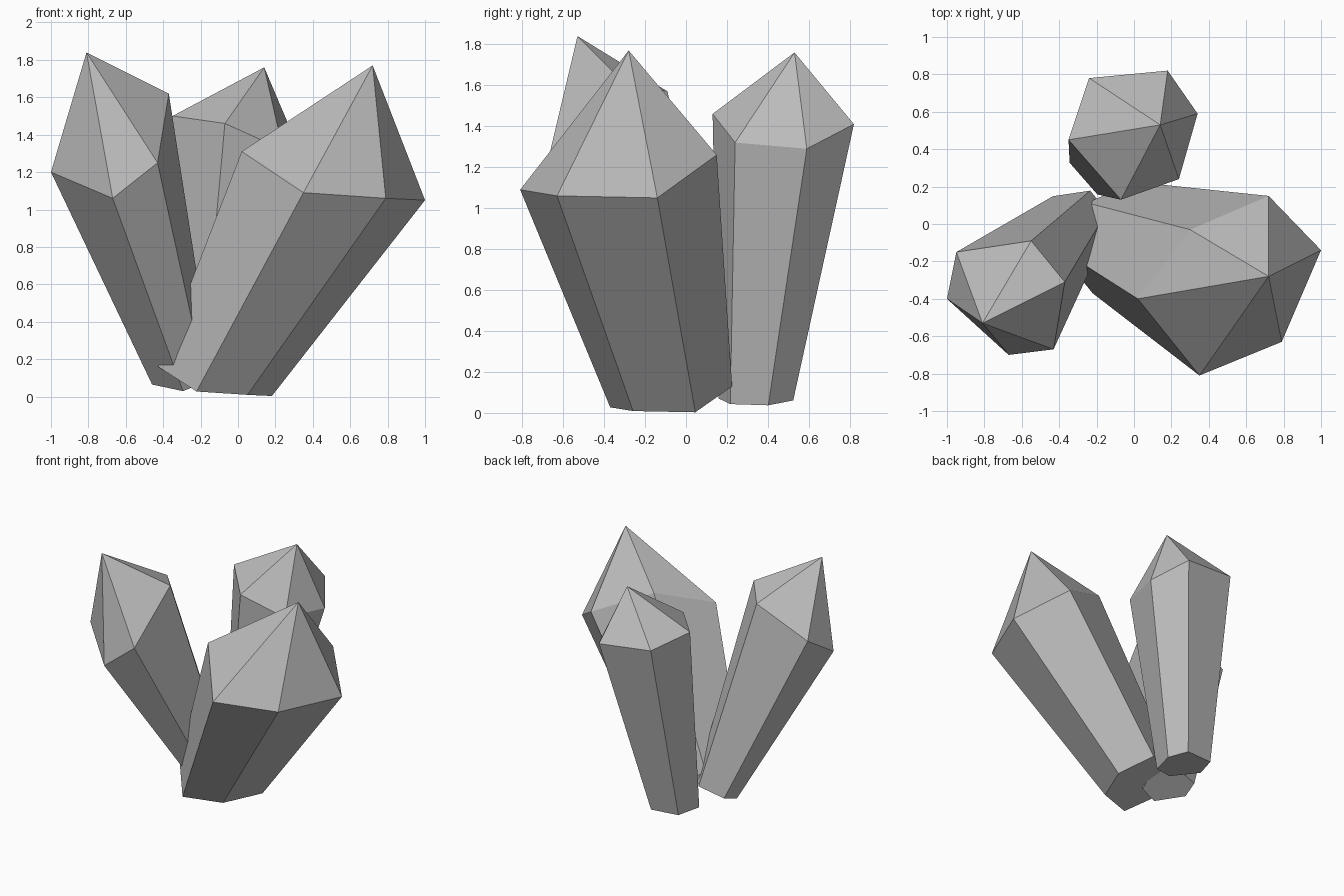
import bpy
import bmesh
from mathutils import Vector

default_cube = bpy.data.objects.get("Cube")
if default_cube:
    bpy.data.objects.remove(default_cube, do_unlink=True)

# One plain grey stone colour
stone = bpy.data.materials.new("grey stone")
stone.use_nodes = True
stone.diffuse_color = (0.5, 0.5, 0.5, 1)
stone.node_tree.nodes["Principled BSDF"].inputs["Base Color"].default_value = stone.diffuse_color


def make_crystal(name, tip, shoulder, foot, taper, tilt):
    """Pointed prism: the shoulder ring is shrunk to make the foot ring."""
    ring = [Vector(p) for p in shoulder]
    count = len(ring)
    middle = sum(ring, Vector()) / count
    shrink = Vector((taper, taper, tilt))

    bm = bmesh.new()
    peak = bm.verts.new(tip)
    upper = [bm.verts.new(p) for p in ring]
    lower = [bm.verts.new(Vector(foot) + (p - middle) * shrink) for p in ring]

    # Point facets and long sides
    for i in range(count):
        j = (i + 1) % count
        bm.faces.new((upper[i], upper[j], peak))
        bm.faces.new((lower[i], lower[j], upper[j], upper[i]))
    # Closed foot
    bm.faces.new(list(reversed(lower)))
    bmesh.ops.recalc_face_normals(bm, faces=bm.faces[:])

    mesh = bpy.data.meshes.new(name)
    bm.to_mesh(mesh)
    bm.free()
    mesh.materials.append(stone)
    crystal = bpy.data.objects.new(name, mesh)
    bpy.context.scene.collection.objects.link(crystal)
    return crystal


# Large crystal leaning to the left front
make_crystal(
    "large_crystal", tip=(.72, -.28, 1.77),
    shoulder=[(.02, -.4, 1.31), (.35, -.81, 1.09), (.79, -.63, 1.06),
              (1, -.14, 1.05), (.72, .15, 1.26), (.3, -.03, 1.45)],
    foot=(-.11, -.06, .095), taper=.62, tilt=.6)

# Tall crystal leaning to the right
make_crystal(
    "tall_crystal", tip=(-.81, -.53, 1.84),
    shoulder=[(-1, -.4, 1.2), (-.67, -.7, 1.06), (-.43, -.67, 1.25),
              (-.37, -.31, 1.62), (-.55, -.09, 1.57), (-.95, -.15, 1.36)],
    foot=(-.29, .03, .1), taper=.5, tilt=.25)

# Slim crystal at the back
make_crystal(
    "back_crystal", tip=(.14, .53, 1.76),
    shoulder=[(-.35, .45, 1.5), (-.07, .13, 1.46), (.24, .24, 1.32),
              (.34, .59, 1.29), (.18, .82, 1.41), (-.24, .78, 1.45)],
    foot=(-.15, .355, .06), taper=.53, tilt=.2)
